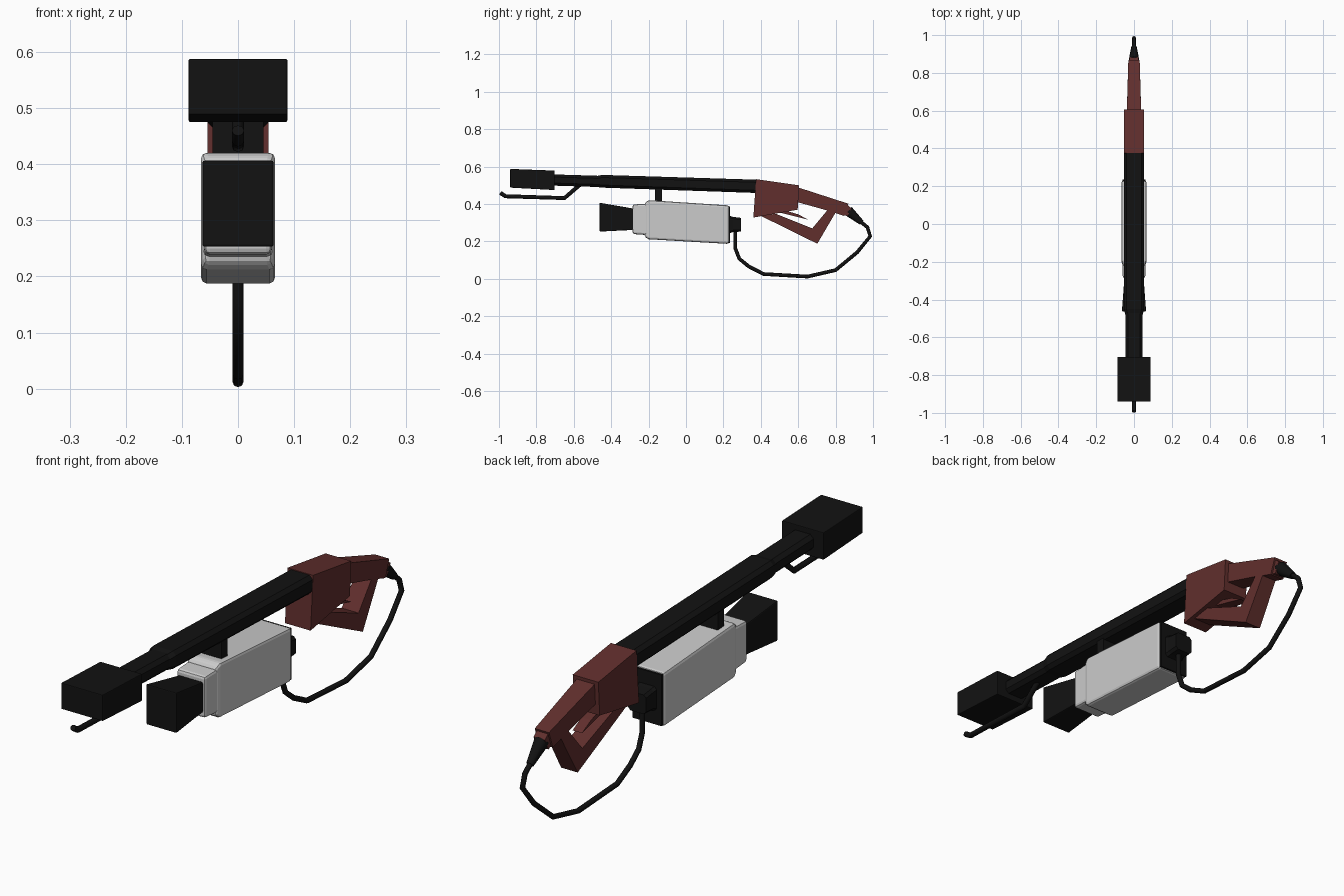
import bpy, bmesh
from mathutils import Vector

if "Cube" in bpy.data.objects:
    bpy.data.objects.remove(bpy.data.objects["Cube"])


def material(name, color):
    m = bpy.data.materials.new(name)
    m.diffuse_color = (*color, 1)
    m.use_nodes = True
    m.node_tree.nodes["Principled BSDF"].inputs["Base Color"].default_value = m.diffuse_color
    return m


BLACK = material("black_rubber", (0.006, 0.006, 0.006))
RED = material("dark_red", (0.12, 0.028, 0.026))


def finish(name, bm, mat=None, bevel=0, segments=2):
    bmesh.ops.recalc_face_normals(bm, faces=bm.faces[:])
    me = bpy.data.meshes.new(name)
    bm.to_mesh(me)
    bm.free()
    ob = bpy.data.objects.new(name, me)
    bpy.context.collection.objects.link(ob)
    if mat:
        me.materials.append(mat)
    if bevel:
        mod = ob.modifiers.new("soft_edges", 'BEVEL')
        mod.width, mod.segments = bevel, segments
        mod.limit_method = 'ANGLE'
        mod.angle_limit = 0.6
    return ob


def skin(bm, rings):
    """Join matching rings of points and cap both ends."""
    rings = [[bm.verts.new(p) for p in r] for r in rings]
    n = len(rings[0])
    for a, b in zip(rings, rings[1:]):
        for i in range(n):
            bm.faces.new((a[i], a[(i + 1) % n], b[(i + 1) % n], b[i]))
    bm.faces.new(rings[0])
    bm.faces.new(rings[-1])


def loft(name, sections, mat=None, chamfer=0, bevel=0):
    """Sections along y: (y, z_bottom, z_top, half_width)."""
    rings = []
    for y, z0, z1, w in sections:
        c = chamfer
        if c:
            ring = [(w - c, z0), (w, z0 + c), (w, z1 - c), (w - c, z1),
                    (c - w, z1), (-w, z1 - c), (-w, z0 + c), (c - w, z0)]
        else:
            ring = [(w, z0), (w, z1), (-w, z1), (-w, z0)]
        rings.append([(x, y, z) for x, z in ring])
    bm = bmesh.new()
    skin(bm, rings)
    return finish(name, bm, mat, bevel)


def plate(name, pts, width, mat):
    """Side profile (y, z) given thickness in x; width may vary with y."""
    bm = bmesh.new()
    skin(bm, [[(s * width(y), y, z) for y, z in pts] for s in (-1, 1)])
    return finish(name, bm, mat)


def tube(name, pts, radius, mat, sides=8):
    cu = bpy.data.curves.new(name, 'CURVE')
    cu.dimensions = '3D'
    cu.bevel_depth = 1
    cu.bevel_resolution = sides // 2 - 2
    cu.use_fill_caps = True
    sp = cu.splines.new('POLY')
    sp.points.add(len(pts) - 1)
    for i, (y, z) in enumerate(pts):
        sp.points[i].co = (0, y, z, 1)
        sp.points[i].radius = radius[i] if isinstance(radius, list) else radius
    ob = bpy.data.objects.new(name, cu)
    bpy.context.collection.objects.link(ob)
    cu.materials.append(mat)
    return ob


# Barrel, its thinner front section and the square head
loft("barrel", [(-0.48, 0.492, 0.549, 0.046), (-0.45, 0.488, 0.556, 0.054),
                (0.39, 0.459, 0.53, 0.053)], BLACK, chamfer=0.014)
loft("front_tube", [(-0.72, 0.499, 0.559, 0.046),
                    (-0.46, 0.491, 0.551, 0.046)], BLACK, chamfer=0.014)
loft("head_box", [(-0.94, 0.488, 0.588, 0.088),
                  (-0.703, 0.475, 0.579, 0.088)], BLACK, bevel=0.003)

# Bent rod below the head
tube("hook_rod", [(-0.565, 0.505), (-0.65, 0.432), (-0.965, 0.442),
                  (-0.993, 0.46)], 0.011, BLACK)

# Hanging grey housing: main block, neck, flared front, rear plate
loft("housing", [(-0.222, 0.226, 0.405, 0.06), (-0.2, 0.212, 0.421, 0.066),
                 (0.229, 0.187, 0.393, 0.066)], bevel=0.01)
loft("housing_neck", [(-0.285, 0.24, 0.398, 0.06),
                      (-0.2, 0.234, 0.402, 0.062)], bevel=0.01)
loft("flared_front", [(-0.462, 0.253, 0.407, 0.064),
                      (-0.275, 0.262, 0.375, 0.05)], BLACK, bevel=0.004)
loft("rear_plate", [(0.225, 0.193, 0.388, 0.062),
                    (0.235, 0.193, 0.388, 0.062)], BLACK)
loft("rear_connector", [(0.23, 0.243, 0.338, 0.042), (0.25, 0.25, 0.332, 0.038),
                        (0.295, 0.253, 0.326, 0.038)], BLACK, chamfer=0.01)
loft("mount_post", [(-0.165, 0.40, 0.50, 0.045),
                    (-0.127, 0.40, 0.50, 0.045)], BLACK)

# Receiver block and the open handle behind it
plate("receiver", [(0.375, 0.533), (0.605, 0.50), (0.597, 0.37), (0.36, 0.328)],
      lambda y: 0.054, RED)
plate("handle", [(0.59, 0.492), (0.868, 0.402), (0.845, 0.337), (0.798, 0.352),
                 (0.702, 0.188), (0.40, 0.337), (0.48, 0.348), (0.675, 0.27),
                 (0.755, 0.366), (0.59, 0.412)],
      lambda y: 0.038 - max(0, y - 0.6) * 0.03, RED)
plate("trigger", [(0.50, 0.375), (0.60, 0.345), (0.655, 0.316), (0.50, 0.355)],
      lambda y: 0.02, RED)
plate("handle_end", [(0.862, 0.397), (0.884, 0.378), (0.864, 0.335), (0.842, 0.342)],
      lambda y: 0.024, RED)

# Cable with its strain relief
tube("strain_relief", [(0.868, 0.363), (0.94, 0.30)], [0.028, 0.014], BLACK)
tube("cable", [(0.263, 0.26), (0.263, 0.165), (0.285, 0.108), (0.335, 0.067),
               (0.415, 0.026), (0.65, 0.0125), (0.80, 0.047), (0.915, 0.142),
               (0.985, 0.228), (0.97, 0.276), (0.91, 0.325)], 0.01, BLACK)
